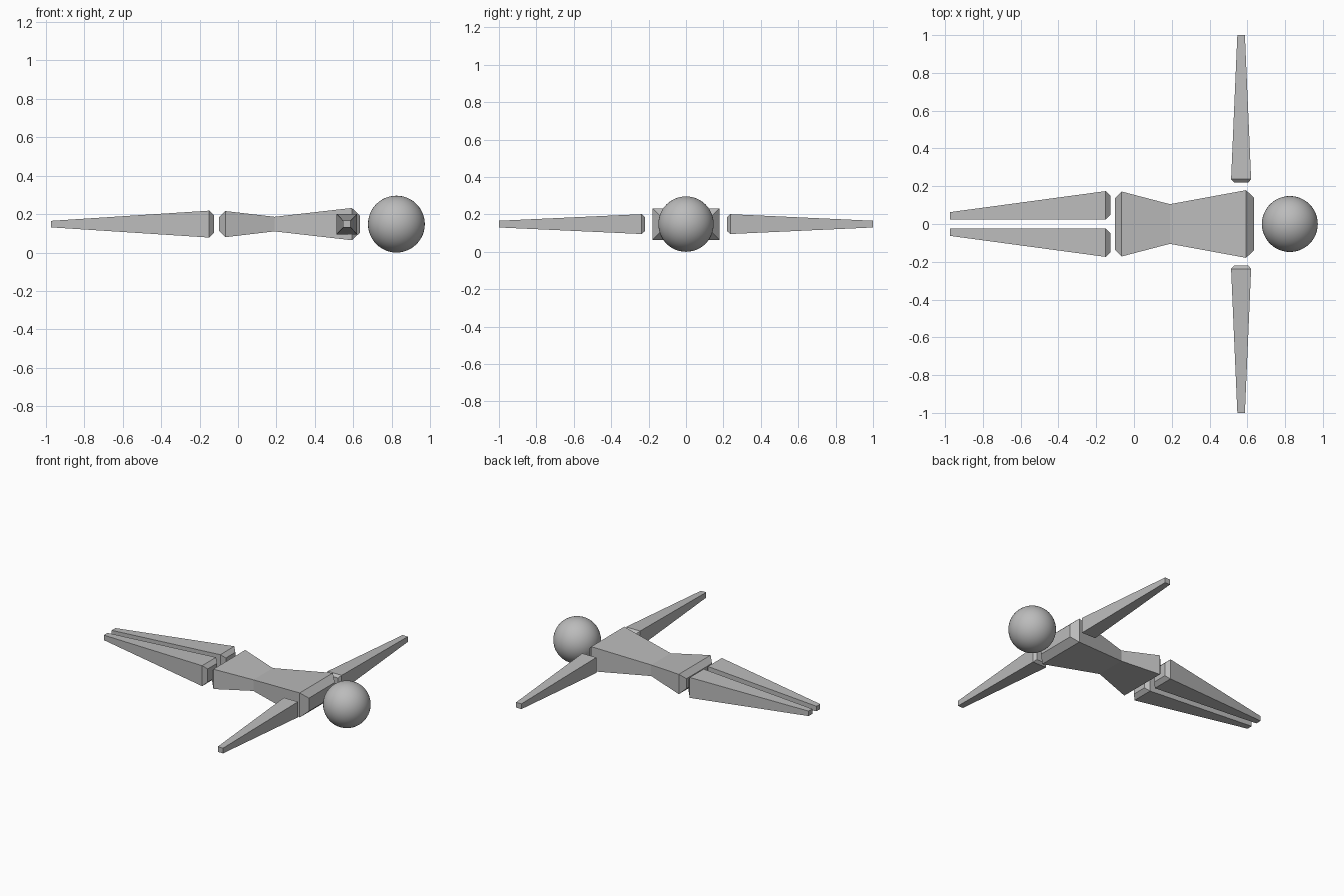
import bpy
import bmesh
from mathutils import Vector

cube = bpy.data.objects.get("Cube")
if cube:
    bpy.data.objects.remove(cube, do_unlink=True)

MID = 0.148  # height of the body's centre plane

grey = bpy.data.materials.new("plain grey")
grey.use_nodes = True
COLOUR = (0.5, 0.5, 0.5, 1)
grey.diffuse_color = COLOUR
grey.node_tree.nodes["Principled BSDF"].inputs["Base Color"].default_value = COLOUR


def loft(name, axis, sections):
    """Join rectangular sections: (position, low side, high side, half height)."""
    bm = bmesh.new()
    rings = []
    for pos, low, high, half in sections:
        ring = []
        for side, z in ((low, -half), (high, -half), (high, half), (low, half)):
            xy = (pos, side) if axis == "x" else (side, pos)
            ring.append(bm.verts.new(Vector((*xy, MID + z))))
        rings.append(ring)
    for a, b in zip(rings, rings[1:]):
        for i in range(4):
            j = (i + 1) % 4
            bm.faces.new((a[i], a[j], b[j], b[i]))
    bm.faces.new(rings[0])
    bm.faces.new(rings[-1])
    bmesh.ops.recalc_face_normals(bm, faces=bm.faces)
    mesh = bpy.data.meshes.new(name)
    bm.to_mesh(mesh)
    bm.free()
    mesh.materials.append(grey)
    bpy.context.collection.objects.link(bpy.data.objects.new(name, mesh))


# Torso: bevelled hips, narrow waist, bevelled shoulders
torso = [(-0.10, 0.138, 0.034), (-0.066, 0.172, 0.068), (0.19, 0.105, 0.038),
         (0.593, 0.179, 0.084), (0.635, 0.14, 0.045)]
loft("torso", "x", [(x, -w, w, h) for x, w, h in torso])

# Legs taper to the feet with a straight inner side; arms taper to the hands
leg = [(-0.973, 0.023, 0.063, 0.017), (-0.15, 0.023, 0.174, 0.07),
       (-0.125, 0.048, 0.149, 0.045)]
arm = [(0.219, 0.037, 0.037), (0.237, 0.053, 0.053), (1.0, 0.02, 0.018)]
ARM_X = 0.567
for label, s in (("left", 1), ("right", -1)):
    loft(label + "_leg", "x", [(x, s * a, s * b, h) for x, a, b, h in leg])
    loft(label + "_arm", "y", [(s * y, ARM_X - w, ARM_X + w, h) for y, w, h in arm])

# Head
bpy.ops.mesh.primitive_uv_sphere_add(segments=48, ring_count=24, radius=0.148,
                                     location=(0.825, 0, MID))
head = bpy.context.object
head.name = "head"
head.data.materials.append(grey)
bpy.ops.object.shade_smooth()
